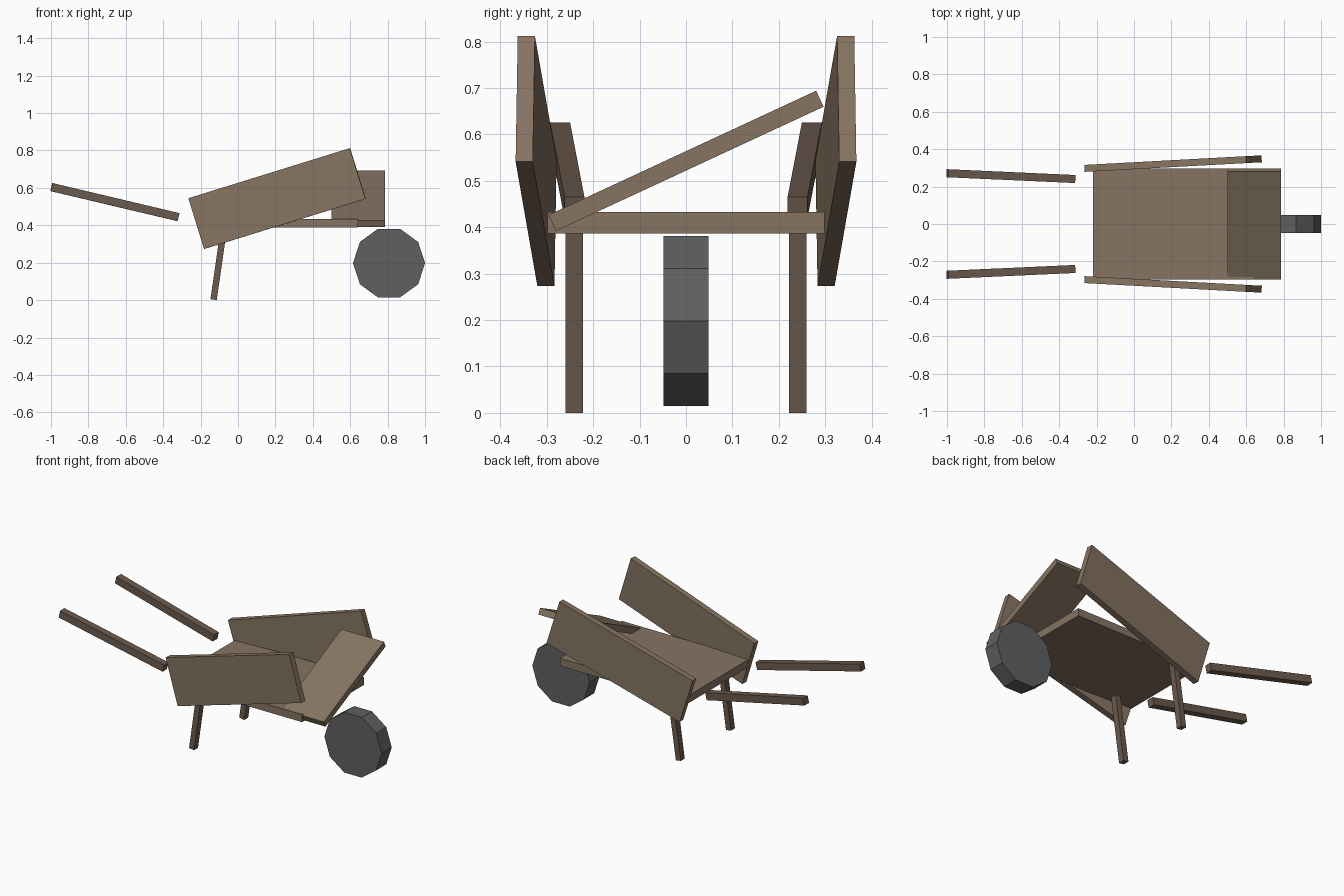
import bpy
from math import radians
from mathutils import Matrix

if "Cube" in bpy.data.objects:
    bpy.data.objects.remove(bpy.data.objects["Cube"])


def material(name, rgb):
    m = bpy.data.materials.new(name)
    m.diffuse_color = (*rgb, 1)
    m.use_nodes = True
    m.node_tree.nodes["Principled BSDF"].inputs["Base Color"].default_value = m.diffuse_color
    return m


plank = material("plank_wood", (0.24, 0.175, 0.122))
pole = material("pole_wood", (0.15, 0.105, 0.077))
rubber = material("wheel_grey", (0.115, 0.115, 0.115))


def board(name, center, size, mat, rot=(0, 0, 0)):
    bpy.ops.mesh.primitive_cube_add(size=1, location=center,
                                    rotation=[radians(a) for a in rot])
    ob = bpy.context.object
    ob.name = name
    ob.scale = size
    ob.data.materials.append(mat)
    return ob


def board_pair(name, center, size, mat, pitch, yaw):
    # one board on each side of the barrow, mirrored across y = 0
    for side, s in (("left", 1), ("right", -1)):
        x, y, z = center
        board(f"{side}_{name}", (x, s * y, z), size, mat, (0, pitch, s * yaw))


# Tray: flat floor, crooked front board, splayed and tilted side boards
board("tray_floor", (0.21, 0, 0.41), (0.86, 0.596, 0.046), plank)
board("front_board", (0.6425, 0, 0.543), (0.285, 0.636, 0.038), plank, (24.9, 0, 0))
board_pair("side_board", (0.209, 0.323, 0.543), (0.905, 0.037, 0.284), plank, -17.2, 3.1)

# Handles and legs
board_pair("handle", (-0.658, 0.256, 0.524), (0.698, 0.043, 0.044), pole, 13.3, -2.6)
board_pair("leg", (-0.102, 0.241, 0.2), (0.034, 0.038, 0.399), pole, 8.2, 0)

# Ten-sided wheel with a flat side resting towards the ground
bpy.ops.mesh.primitive_cylinder_add(vertices=10, radius=0.1925, depth=0.097)
wheel = bpy.context.object
wheel.name = "wheel"
wheel.data.transform(Matrix.Rotation(radians(90), 4, 'X') @ Matrix.Rotation(radians(18), 4, 'Z'))
wheel.location = (0.8075, 0, 0.198)
wheel.data.materials.append(rubber)
